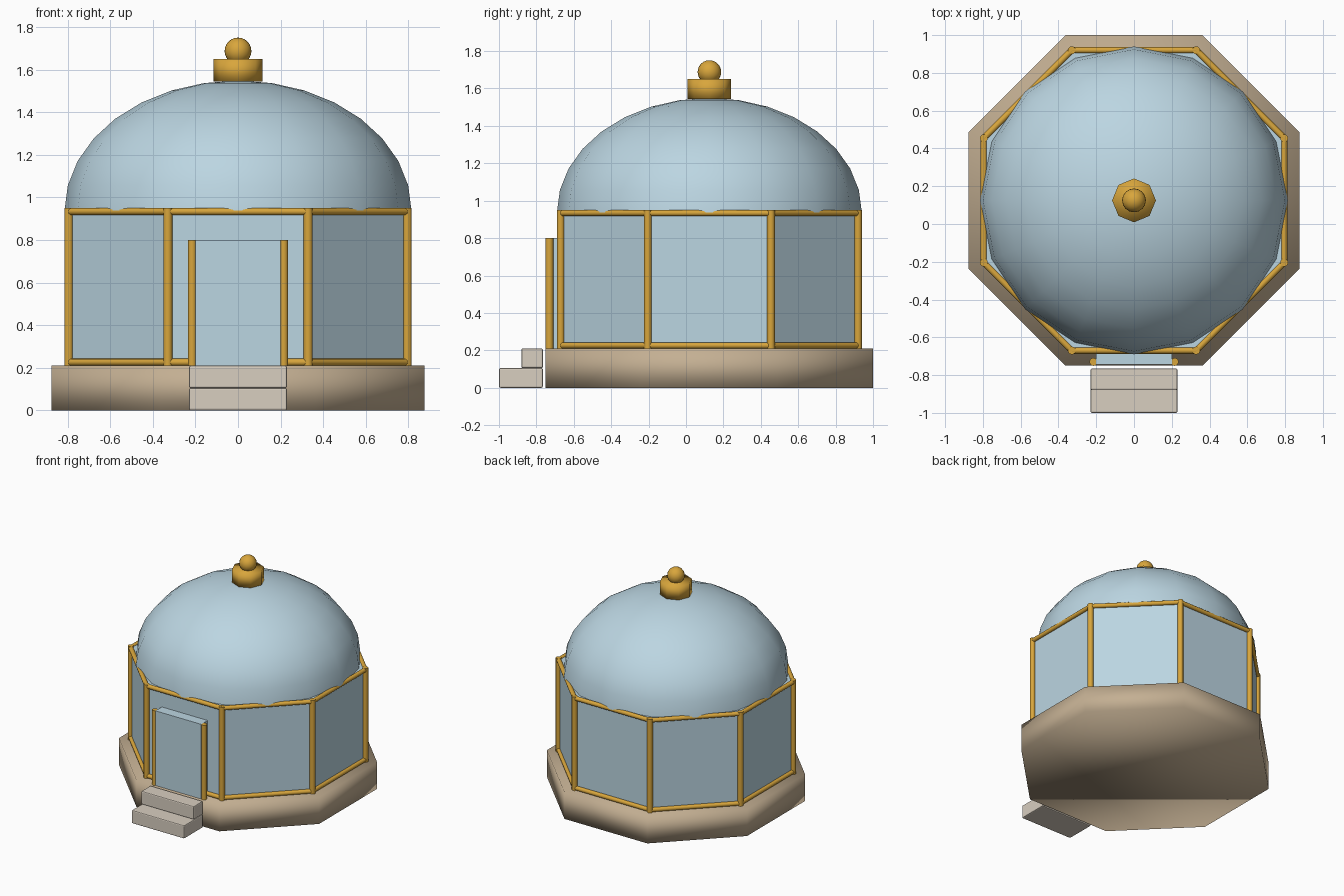
import bpy, bmesh
from math import radians, cos, sin, pi
from mathutils import Vector

if "Cube" in bpy.data.objects:
    bpy.data.objects.remove(bpy.data.objects["Cube"], do_unlink=True)

CY = 0.125  # building centre in y


def material(name, rgb):
    m = bpy.data.materials.new(name)
    m.use_nodes = True
    m.diffuse_color = (*rgb, 1)
    m.node_tree.nodes["Principled BSDF"].inputs["Base Color"].default_value = (*rgb, 1)
    return m


GLASS = material("pale_blue_glass", (0.50, 0.67, 0.76))
GOLD = material("gold_metal", (0.69, 0.38, 0.045))
STONE = material("tan_stone", (0.55, 0.43, 0.29))
STEP = material("light_stone", (0.69, 0.62, 0.53))


def finish(name, mat, smooth=None):
    ob = bpy.context.object
    ob.name = ob.data.name = name
    ob.data.materials.append(mat)
    if smooth == "all":
        bpy.ops.object.shade_smooth()
    elif smooth:
        bpy.ops.object.shade_smooth_by_angle(angle=radians(smooth))
    return ob


def prism(name, mat, radius, z0, z1, turn=0.0, smooth=None):
    bpy.ops.mesh.primitive_cylinder_add(vertices=8, radius=radius, depth=z1 - z0,
                                        location=(0, CY, (z0 + z1) / 2),
                                        rotation=(0, 0, turn))
    return finish(name, mat, smooth)


def rod(name, a, b, radius):
    a, b = Vector(a), Vector(b)
    d = b - a
    bpy.ops.mesh.primitive_cylinder_add(vertices=12, radius=radius, depth=d.length,
                                        location=(a + b) / 2,
                                        rotation=d.to_track_quat("Z", "Y").to_euler())
    return finish(name, GOLD, 50)


def box(name, mat, lo, hi, bevel=0.0):
    lo, hi = Vector(lo), Vector(hi)
    bpy.ops.mesh.primitive_cube_add(size=1, location=(lo + hi) / 2)
    bpy.context.object.scale = hi - lo
    bpy.ops.object.transform_apply(location=False, rotation=False, scale=True)
    ob = finish(name, mat)
    if bevel:
        mod = ob.modifiers.new("soft_edges", "BEVEL")
        mod.width, mod.segments = bevel, 2
    return ob


HALF = pi / 8
# Octagonal foundation and glazed walls
prism("foundation", STONE, 0.875 / cos(HALF), 0, 0.21, HALF, "all")
prism("glass_walls", GLASS, 0.79 / cos(HALF), 0.2, 0.94, HALF)

# Gold frame: a post at each corner, rails along each side
R = 0.795 / cos(HALF)
corners = [(R * cos(HALF + i * pi / 4), CY + R * sin(HALF + i * pi / 4)) for i in range(8)]
for i, c in enumerate(corners):
    n = corners[(i + 1) % 8]
    rod(f"corner_post_{i + 1}", (*c, 0.21), (*c, 0.95), 0.021)
    for label, z in (("bottom", 0.226), ("top", 0.934)):
        rod(f"{label}_rail_{i + 1}", (*c, z), (*n, z), 0.017)

# Dome: upper half of a flattened sphere
bpy.ops.mesh.primitive_uv_sphere_add(segments=16, ring_count=16, radius=0.815,
                                     location=(0, CY, 0.938))
dome = finish("dome", GLASS, "all")
bm = bmesh.new()
bm.from_mesh(dome.data)
bmesh.ops.delete(bm, geom=[v for v in bm.verts if v.co.z < -0.01], context="VERTS")
for v in bm.verts:
    v.co.z *= 0.75
bm.to_mesh(dome.data)
bm.free()

# Finial
prism("finial_base", GOLD, 0.116, 1.545, 1.65, 0, "all")
bpy.ops.mesh.primitive_uv_sphere_add(segments=16, ring_count=12, radius=0.063,
                                     location=(0, CY, 1.688))
finish("finial_ball", GOLD, "all")

# Doorway
box("door", GLASS, (-0.2, -0.745, 0.21), (0.2, -0.65, 0.8))
for side, s in (("left", 1), ("right", -1)):
    rod(f"{side}_door_post", (s * 0.215, -0.73, 0.21), (s * 0.215, -0.73, 0.8), 0.021)

# Entrance steps
box("lower_step", STEP, (-0.23, -1, 0), (0.23, -0.765, 0.105), 0.008)
box("upper_step", STEP, (-0.23, -0.88, 0.105), (0.23, -0.765, 0.21), 0.008)
